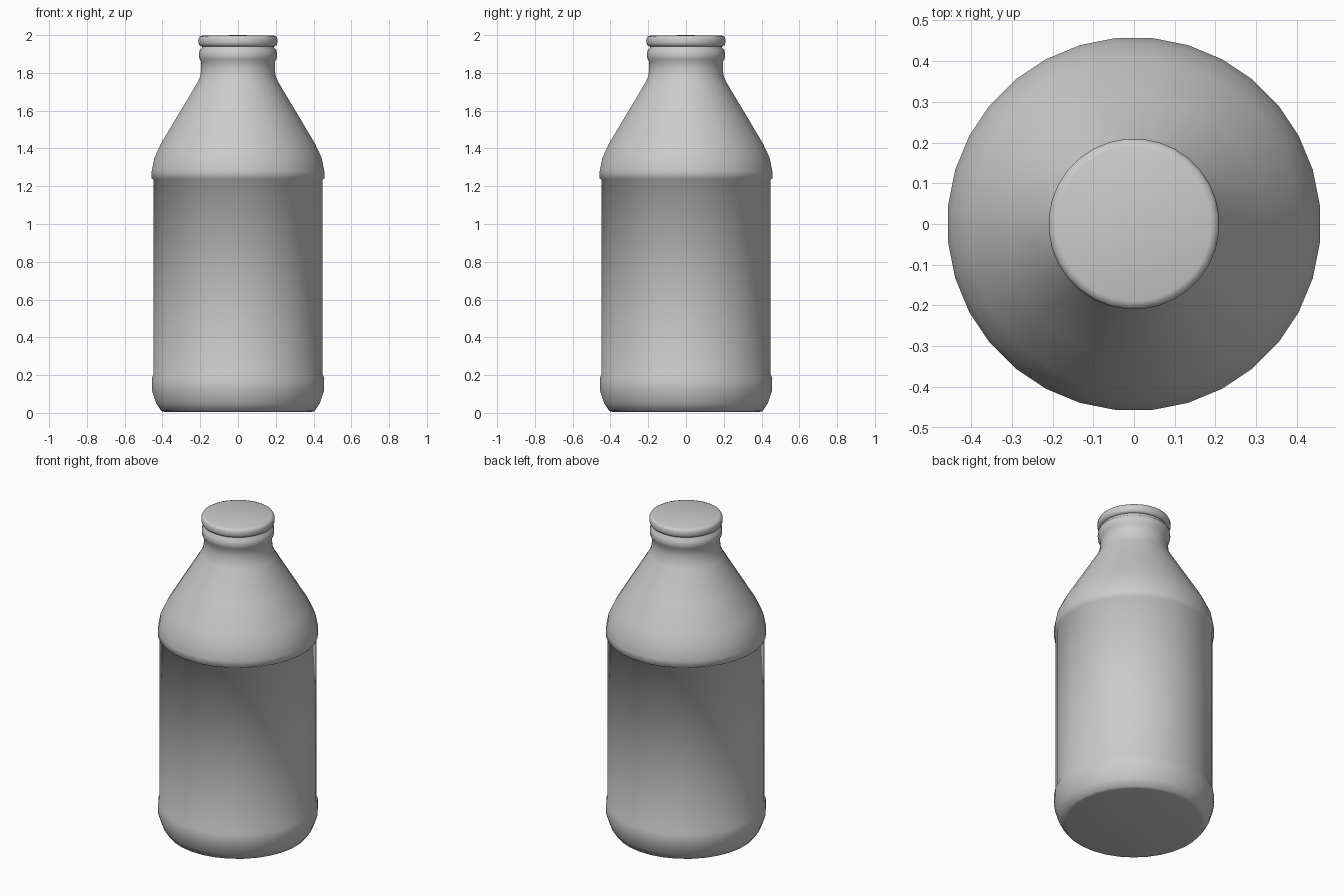
import bpy
import bmesh
import math

cube = bpy.data.objects.get("Cube")
if cube:
    bpy.data.objects.remove(cube, do_unlink=True)

SEGMENTS = 32

grey = bpy.data.materials.new("light grey")
grey.use_nodes = True
colour = (0.6, 0.6, 0.6, 1)
grey.diffuse_color = colour
grey.node_tree.nodes["Principled BSDF"].inputs["Base Color"].default_value = colour


def lathe(name, profile):
    """Spin (radius, height) points around z; radius 0 closes an end."""
    bm = bmesh.new()
    rings = []
    for radius, z in profile:
        if radius == 0:
            rings.append([bm.verts.new((0, 0, z))] * SEGMENTS)
            continue
        angles = [math.tau * (i + 0.5) / SEGMENTS for i in range(SEGMENTS)]
        rings.append([bm.verts.new((radius * math.cos(a), radius * math.sin(a), z))
                      for a in angles])
    for low, high in zip(rings, rings[1:]):
        for i in range(SEGMENTS):
            j = (i + 1) % SEGMENTS
            corners = dict.fromkeys((low[i], low[j], high[j], high[i]))
            bm.faces.new(list(corners))
    bmesh.ops.recalc_face_normals(bm, faces=bm.faces)
    mesh = bpy.data.meshes.new(name)
    bm.to_mesh(mesh)
    bm.free()
    mesh.materials.append(grey)
    mesh.shade_smooth()
    obj = bpy.data.objects.new(name, mesh)
    bpy.context.collection.objects.link(obj)
    return obj


# Bottle: base, recessed label band, shoulder, cone, neck and ring
lathe("bottle", [
    (0, 0.005), (0.39, 0.005), (0.408, 0.01), (0.435, 0.05), (0.458, 0.12),
    (0.458, 0.185), (0.45, 0.205), (0.45, 1.235), (0.459, 1.24), (0.459, 1.28),
    (0.445, 1.35), (0.41, 1.425), (0.32, 1.575), (0.215, 1.75), (0.2, 1.785),
    (0.196, 1.82), (0.196, 1.86), (0.205, 1.873), (0.208, 1.895),
    (0.205, 1.92), (0.192, 1.932), (0.192, 1.945),
])

# Cap: rounded lip with a nearly flat top
lathe("cap", [
    (0, 1.94), (0.195, 1.94), (0.206, 1.947), (0.21, 1.96), (0.21, 1.98),
    (0.204, 1.992), (0.19, 1.997), (0, 2.0),
])
